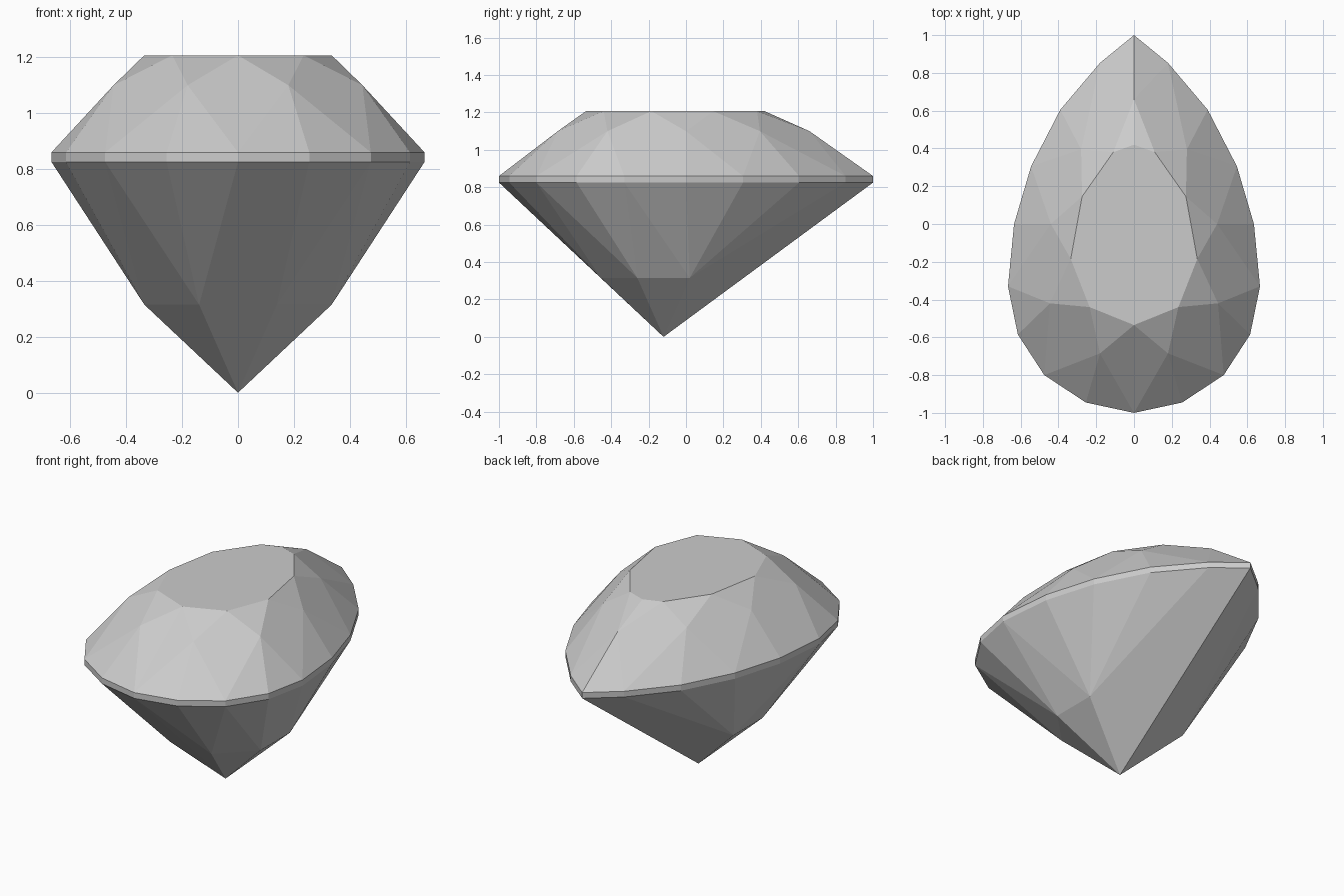
import bpy
import bmesh

cube = bpy.data.objects.get("Cube")
if cube:
    bpy.data.objects.remove(cube, do_unlink=True)

# Heights of each ring
CULET_Z, PAVILION_Z, GIRDLE_LOW, GIRDLE_TOP, STAR_Z, TABLE_Z = 0, .315, .825, .86, 1.1, 1.207

# Half outlines (x >= 0), from the pointed back tip round to the front
girdle_xy = [(0, 1), (.18, .853), (.39, .605), (.545, .305), (.635, 0),
             (.667, -.33), (.615, -.585), (.475, -.8), (.255, -.945), (0, -1)]
star_xy = [(0, .66), (.28, .395), (.44, 0), (.445, -.42), (.18, -.685)]
table_xy = [(0, .42), (.11, .38), (.275, .145), (.335, -.185), (.235, -.44), (0, -.535)]
pavilion_xy = [(.335, .02), (.335, -.26), (.139, -.455)]

bm = bmesh.new()


def ring(points, z):
    return [bm.verts.new((x, y, z)) for x, y in points]


def fan(centre, rim):
    for a, b in zip(rim, rim[1:]):
        bm.faces.new((centre, a, b))


culet = bm.verts.new((0, -.12, CULET_Z))
pav = ring(pavilion_xy, PAVILION_Z)
low = ring(girdle_xy, GIRDLE_LOW)
top = ring(girdle_xy, GIRDLE_TOP)
star = ring(star_xy, STAR_Z)
table = ring(table_xy, TABLE_Z)

# Table
bm.faces.new(table)

# Crown: star facets, kite mains and girdle halves
bm.faces.new((star[0], table[0], table[1]))
fan(star[0], top[:2])
for i in range(1, 5):
    bm.faces.new((star[i], table[i], table[i + 1]))
    bm.faces.new((table[i], star[i - 1], top[2 * i - 1], star[i]))
    fan(star[i], top[2 * i - 1:2 * i + 2])
bm.faces.new((table[5], star[4], top[9]))

# Girdle band
for i in range(9):
    bm.faces.new((low[i], low[i + 1], top[i + 1], top[i]))

# Pavilion: culet facets, then fans up to the girdle
bm.faces.new((culet, low[0], low[1], pav[0]))
fan(culet, pav + [low[9]])
fan(pav[0], low[1:6] + [pav[1]])
fan(pav[1], low[5:8] + [pav[2]])
fan(pav[2], low[7:10])

# Mirror to the other half and close the solid
bmesh.ops.mirror(bm, geom=bm.verts[:] + bm.edges[:] + bm.faces[:], axis='X', merge_dist=.0005)
bmesh.ops.remove_doubles(bm, verts=bm.verts[:], dist=.0005)
bmesh.ops.dissolve_edges(bm, edges=[e for e in bm.edges if len(e.link_faces) == 2
                                    and all(abs(v.co.x) < .001 and v.co.z > 1.2 for v in e.verts)],
                         use_verts=False)
bmesh.ops.recalc_face_normals(bm, faces=bm.faces[:])

mesh = bpy.data.meshes.new("pear_cut_gem")
bm.to_mesh(mesh)
bm.free()
gem = bpy.data.objects.new("pear_cut_gem", mesh)
bpy.context.collection.objects.link(gem)

# Pale grey stone
mat = bpy.data.materials.new("pale_grey_stone")
mat.use_nodes = True
colour = (.6, .6, .6, 1)
mat.diffuse_color = colour
mat.node_tree.nodes["Principled BSDF"].inputs["Base Color"].default_value = colour
mesh.materials.append(mat)
